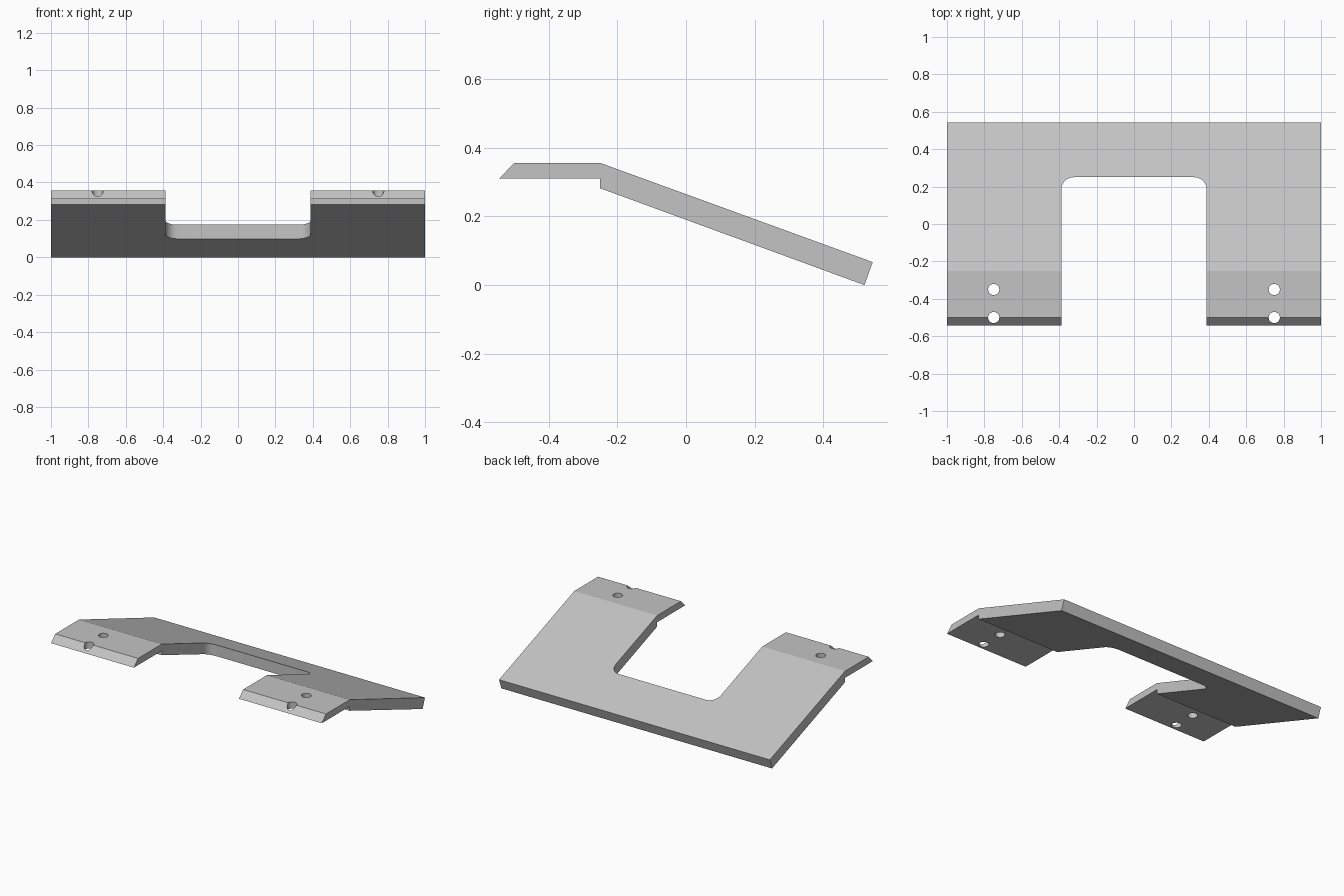
import bpy, bmesh, math
from mathutils import Vector

if "Cube" in bpy.data.objects:
    bpy.data.objects.remove(bpy.data.objects["Cube"])

grey = bpy.data.materials.new("light_grey")
grey.use_nodes = True
colour = (0.55, 0.55, 0.55, 1)
grey.diffuse_color = colour
grey.node_tree.nodes["Principled BSDF"].inputs["Base Color"].default_value = colour


def prism(name, outline, direction):
    """Extrude a closed outline of points along a direction."""
    bm = bmesh.new()
    face = bm.faces.new([bm.verts.new(p) for p in outline])
    new = bmesh.ops.extrude_face_region(bm, geom=[face])["geom"]
    bmesh.ops.translate(bm, vec=Vector(direction),
                        verts=[v for v in new if isinstance(v, bmesh.types.BMVert)])
    bmesh.ops.recalc_face_normals(bm, faces=bm.faces)
    mesh = bpy.data.meshes.new(name)
    bm.to_mesh(mesh)
    bm.free()
    mesh.materials.append(grey)
    obj = bpy.data.objects.new(name, mesh)
    bpy.context.collection.objects.link(obj)
    return obj


def arc(cx, cy, radius, start, end, steps):
    angles = [math.radians(start + (end - start) * i / steps) for i in range(steps + 1)]
    return [(cx + radius * math.cos(a), cy + radius * math.sin(a), -0.2) for a in angles]


# Side profile: flat mounting lip with chamfered front, then the sloping plate
profile = [(-0.544, 0.311), (-0.5, 0.356), (-0.25, 0.356), (0.544, 0.067),
           (0.52, 0), (-0.25, 0.282), (-0.25, 0.311)]
plate = prism("sloping_plate", [(-1, y, z) for y, z in profile], (2, 0, 0))

# Cutters: rounded central notch and four screw holes
half, back, radius = 0.388, 0.25, 0.065
notch = [(-half, -0.8, -0.2), (half, -0.8, -0.2)]
notch += arc(half - radius, back - radius, radius, 0, 90, 12)
notch += arc(radius - half, back - radius, radius, 90, 180, 12)
cutters = [prism("notch_cutter", notch, (0, 0, 1))]
for x in (-0.75, 0.75):
    for y in (-0.35, -0.5):
        cutters.append(prism("hole_cutter", arc(x, y, 0.03, 0, 345, 23), (0, 0, 1)))

for cutter in cutters:
    cutter.hide_render = True
    cutter.hide_set(True)
    cut = plate.modifiers.new(cutter.name, "BOOLEAN")
    cut.operation = "DIFFERENCE"
    cut.solver = "EXACT"
    cut.object = cutter

# Apply the cuts, drop the cutters and smooth the rounded walls
bpy.context.view_layer.objects.active = plate
plate.select_set(True)
for name in [m.name for m in plate.modifiers]:
    bpy.ops.object.modifier_apply(modifier=name)
for cutter in cutters:
    bpy.data.objects.remove(cutter)
bpy.ops.object.shade_smooth_by_angle(angle=math.radians(18))
